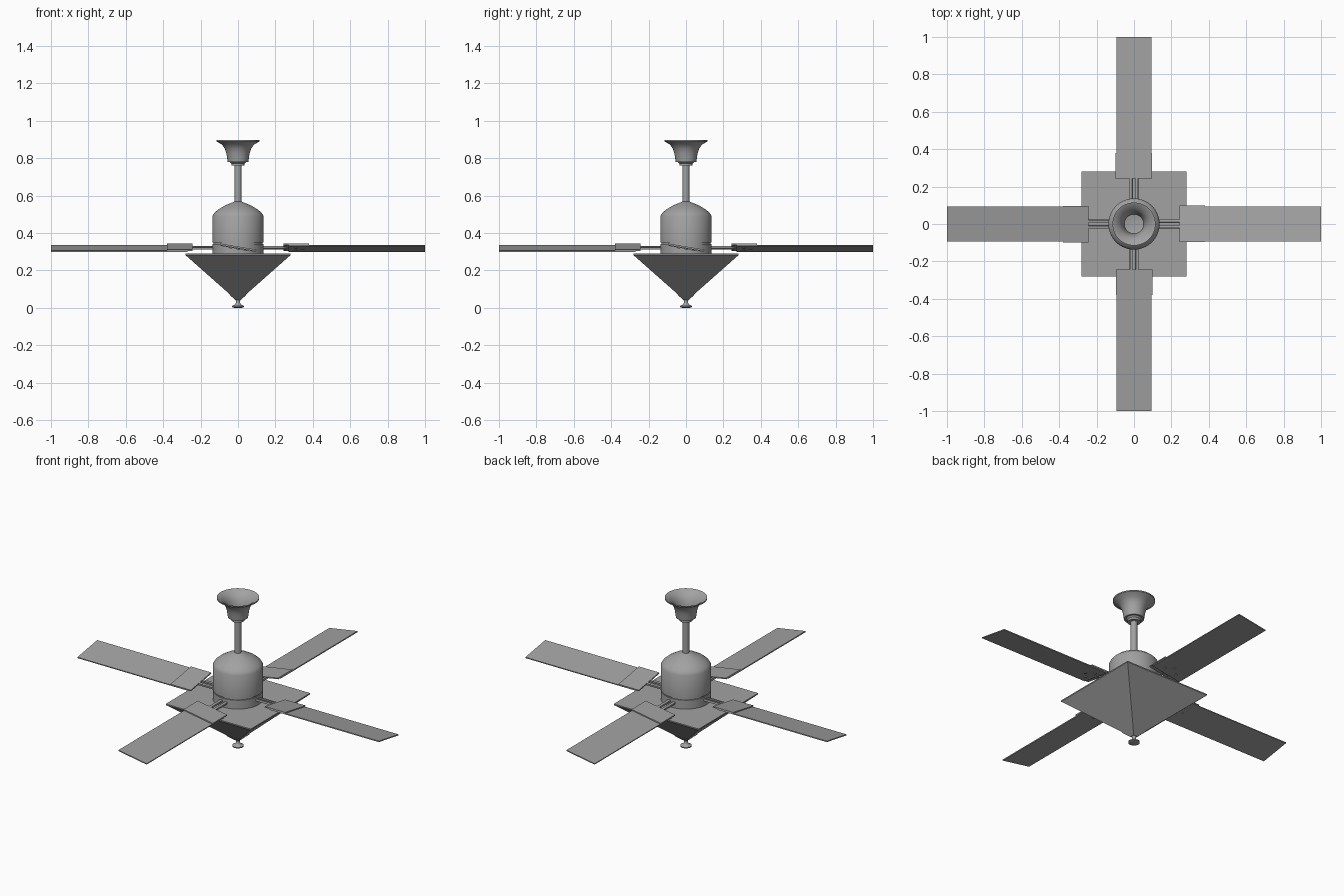
import bpy, bmesh, math
from mathutils import Matrix, Vector

if "Cube" in bpy.data.objects:
    bpy.data.objects.remove(bpy.data.objects["Cube"])

GREY = (0.36, 0.36, 0.36, 1)
metal = bpy.data.materials.new("grey_metal")
metal.use_nodes = True
metal.diffuse_color = GREY
metal.node_tree.nodes["Principled BSDF"].inputs["Base Color"].default_value = GREY


def finish(name, bm, smooth=False):
    bmesh.ops.recalc_face_normals(bm, faces=bm.faces)
    mesh = bpy.data.meshes.new(name)
    bm.to_mesh(mesh)
    bm.free()
    mesh.materials.append(metal)
    obj = bpy.data.objects.new(name, mesh)
    bpy.context.collection.objects.link(obj)
    if smooth:
        bpy.ops.object.select_all(action="DESELECT")
        obj.select_set(True)
        bpy.context.view_layer.objects.active = obj
        bpy.ops.object.shade_smooth_by_angle(angle=math.radians(35))
    return obj


def lathe(name, profile, steps=48):
    """Spin a (radius, height) profile about the z axis."""
    bm = bmesh.new()
    verts = [bm.verts.new((r, 0, z)) for r, z in profile]
    edges = [bm.edges.new(pair) for pair in zip(verts, verts[1:])]
    bmesh.ops.spin(bm, geom=verts + edges, cent=(0, 0, 0), axis=(0, 0, 1),
                   angle=math.tau, steps=steps, use_merge=False)
    bmesh.ops.remove_doubles(bm, verts=bm.verts, dist=0.0001)
    return finish(name, bm, True)


def box(name, centre, size, frame):
    bm = bmesh.new()
    bmesh.ops.create_cube(bm, size=1)
    bm.transform(frame @ Matrix.Translation(centre) @ Matrix.Diagonal((*size, 1)))
    return finish(name, bm)


# Hollow flared canopy at the ceiling
lathe("canopy", [(0, 0.78), (0.055, 0.78), (0.058, 0.80), (0.062, 0.825), (0.07, 0.85),
                 (0.085, 0.872), (0.115, 0.89), (0.115, 0.897), (0.108, 0.894),
                 (0.08, 0.876), (0.064, 0.85), (0.056, 0.825), (0.052, 0.80), (0, 0.79)])
lathe("canopy_collar", [(0, 0.785), (0.05, 0.785), (0.036, 0.772), (0.036, 0.76), (0, 0.76)])
lathe("down_rod", [(0, 0.77), (0.018, 0.77), (0.018, 0.55), (0, 0.55)], 32)

# Motor housing with a domed top and a groove above the lower ring
lathe("motor_housing", [(0, 0.568), (0.02, 0.568), (0.035, 0.561), (0.07, 0.547),
                        (0.105, 0.526), (0.127, 0.507), (0.137, 0.49), (0.137, 0.348),
                        (0.131, 0.348), (0.131, 0.342), (0.137, 0.342),
                        (0.137, 0.288), (0, 0.288)], 64)

# Inverted pyramid lamp shade with a slim rim
bm = bmesh.new()
rings = []
for half, z in [(0.03, 0.06), (0.278, 0.279), (0.282, 0.282), (0.282, 0.289)]:
    rings.append([bm.verts.new((half * sx, half * sy, z))
                  for sx, sy in [(-1, -1), (1, -1), (1, 1), (-1, 1)]])
for low, high in zip(rings, rings[1:]):
    for i in range(4):
        j = (i + 1) % 4
        bm.faces.new((low[i], low[j], high[j], high[i]))
bm.faces.new(rings[0])
bm.faces.new(rings[-1])
finish("lamp_shade", bm)

# Small pyramid cap around the tip of the shade
bm = bmesh.new()
bmesh.ops.create_cone(bm, cap_ends=True, segments=4, radius1=0.014 * math.sqrt(2),
                      radius2=0.046 * math.sqrt(2), depth=0.028)
bm.transform(Matrix.Translation((0, 0, 0.056)) @ Matrix.Rotation(math.pi / 4, 4, "Z"))
finish("shade_cap", bm)
lathe("finial", [(0, 0.06), (0.016, 0.06), (0.012, 0.04), (0.012, 0.025), (0.018, 0.016),
                 (0.031, 0.01), (0.031, 0.004), (0.022, 0), (0, 0)], 32)

# Four pitched blades with twin arms, holder plates and screws
for k, side in enumerate(["left", "back", "right", "front"]):
    frame = (Matrix.Rotation(k * math.pi / 2, 4, "Z") @ Matrix.Translation((0, 0, 0.318))
             @ Matrix.Rotation(math.radians(-9.5), 4, "X"))
    box(side + "_blade", (0.635, 0, 0), (0.73, 0.19, 0.006), frame)
    box(side + "_blade_holder", (0.312, 0, 0.006), (0.135, 0.196, 0.007), frame)
    for n, y in enumerate([-0.016, 0.016]):
        box(f"{side}_arm_{n + 1}", (0.185, y, 0.003), (0.15, 0.014, 0.012), frame)
    bm = bmesh.new()
    for x, y in [(0.31, -0.04), (0.31, 0.04), (0.345, 0)]:
        bmesh.ops.create_cone(bm, cap_ends=True, segments=12, radius1=0.008, radius2=0.008,
                              depth=0.006,
                              matrix=frame @ Matrix.Translation(Vector((x, y, -0.004))))
    finish(side + "_blade_screws", bm)
